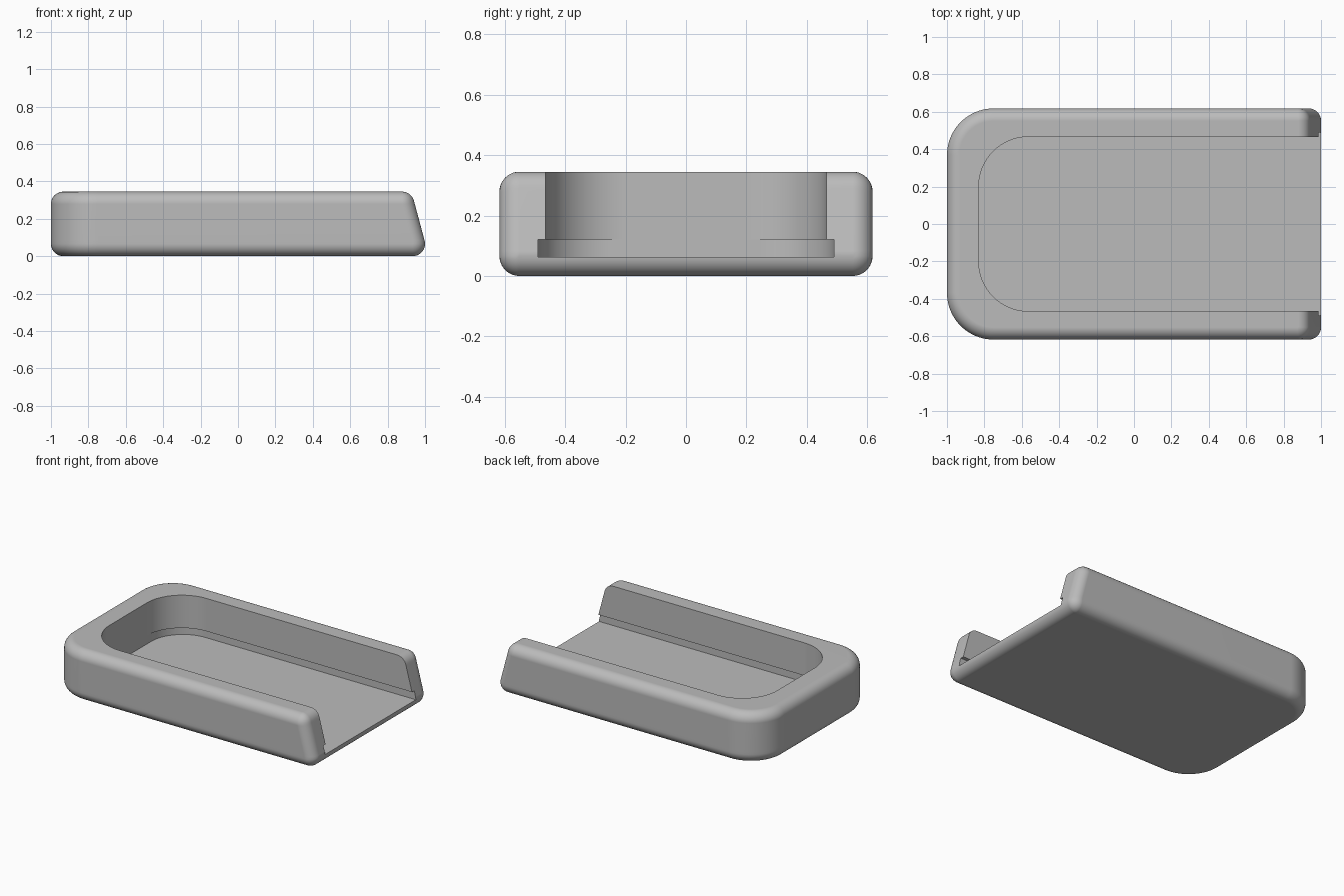
import bpy, bmesh, math

if "Cube" in bpy.data.objects:
    bpy.data.objects.remove(bpy.data.objects["Cube"])

LENGTH_HALF, WIDTH_HALF, HEIGHT = 1.0, 0.618, 0.345
FILLET = 0.066
LEAN = math.radians(15)          # slope of the open end


def outline(x0, x1, w, r_left, r_right, n_left=20, n_right=8):
    """Rounded rectangle with separate corner radii on the left and right."""
    pts = []
    for cx, cy, r, start, n in ((x1 - r_right, w - r_right, r_right, 0, n_right),
                                (x0 + r_left, w - r_left, r_left, 90, n_left),
                                (x0 + r_left, -w + r_left, r_left, 180, n_left),
                                (x1 - r_right, -w + r_right, r_right, 270, n_right)):
        for i in range(n + 1):
            a = math.radians(start + 90 * i / n)
            pts.append((cx + r * math.cos(a), cy + r * math.sin(a)))
    return pts


def loft(name, layers):
    """Skin a stack of (z, outline) layers and close both ends."""
    bm = bmesh.new()
    rings = [[bm.verts.new((x, y, z)) for x, y in pts] for z, pts in layers]
    for a, b in zip(rings, rings[1:]):
        for i in range(len(a)):
            j = (i + 1) % len(a)
            bm.faces.new((a[i], a[j], b[j], b[i]))
    bm.faces.new(rings[0][::-1])
    bm.faces.new(rings[-1])
    mesh = bpy.data.meshes.new(name)
    bm.to_mesh(mesh)
    bm.free()
    ob = bpy.data.objects.new(name, mesh)
    bpy.context.collection.objects.link(ob)
    return ob


def side_inset(z):
    t = max(FILLET - z, z - (HEIGHT - FILLET), 0)
    return FILLET - math.sqrt(max(FILLET ** 2 - t ** 2, 0))


def end_x(z):
    """Leaning end profile with a rolled lower and upper edge."""
    cx = LENGTH_HALF - FILLET
    low, high = FILLET, HEIGHT - FILLET
    s = FILLET * math.sin(LEAN)
    if z <= low + s:
        return cx + math.sqrt(max(FILLET ** 2 - (z - low) ** 2, 0))
    if z >= high + s:
        top_cx = cx - (high - low) * math.tan(LEAN)
        return top_cx + math.sqrt(max(FILLET ** 2 - (z - high) ** 2, 0))
    return cx + FILLET * math.cos(LEAN) - (z - low - s) * math.tan(LEAN)


# Tray body: layers follow the rounded edges
steps = [FILLET * (1 - math.cos(math.radians(9 * i))) for i in range(11)]
s = FILLET * math.sin(LEAN)
levels = sorted(steps + [HEIGHT - v for v in steps] + [FILLET + s])
layers = []
for z in levels:
    d = side_inset(z)
    layers.append((z, outline(-LENGTH_HALF + d, end_x(z), WIDTH_HALF - d,
                              0.25 - d, max(FILLET - d, 0.003))))
tray = loft("tray_body", layers)

# Cutters: open pocket and the slightly wider groove along its floor
pocket = outline(-0.83, 1.3, 0.466, 0.265, 0.02, 24, 2)
groove = outline(-0.831, 1.3, 0.49, 0.24, 0.02, 24, 2)
cutters = [loft("groove_cutter", [(0.063, groove), (0.121, groove)]),
           loft("pocket_cutter", [(0.09, pocket), (0.6, pocket)])]

bpy.context.view_layer.objects.active = tray
tray.select_set(True)
for c in cutters:
    c.hide_render = True
    m = tray.modifiers.new(c.name, 'BOOLEAN')
    m.operation = 'DIFFERENCE'
    m.solver = 'EXACT'
    m.object = c
    bpy.ops.object.modifier_apply(modifier=m.name)
for c in cutters:
    bpy.data.objects.remove(c)

# Plain grey colour
grey = bpy.data.materials.new("plain grey")
grey.diffuse_color = (0.5, 0.5, 0.5, 1)
grey.use_nodes = True
grey.node_tree.nodes["Principled BSDF"].inputs["Base Color"].default_value = grey.diffuse_color
tray.data.materials.clear()
tray.data.materials.append(grey)
for p in tray.data.polygons:
    p.material_index = 0

# Smooth rounded edges, crisp corners
bpy.ops.object.shade_smooth_by_angle(angle=math.radians(30))
wn = tray.modifiers.new("flat_face_normals", 'WEIGHTED_NORMAL')
wn.keep_sharp = True
